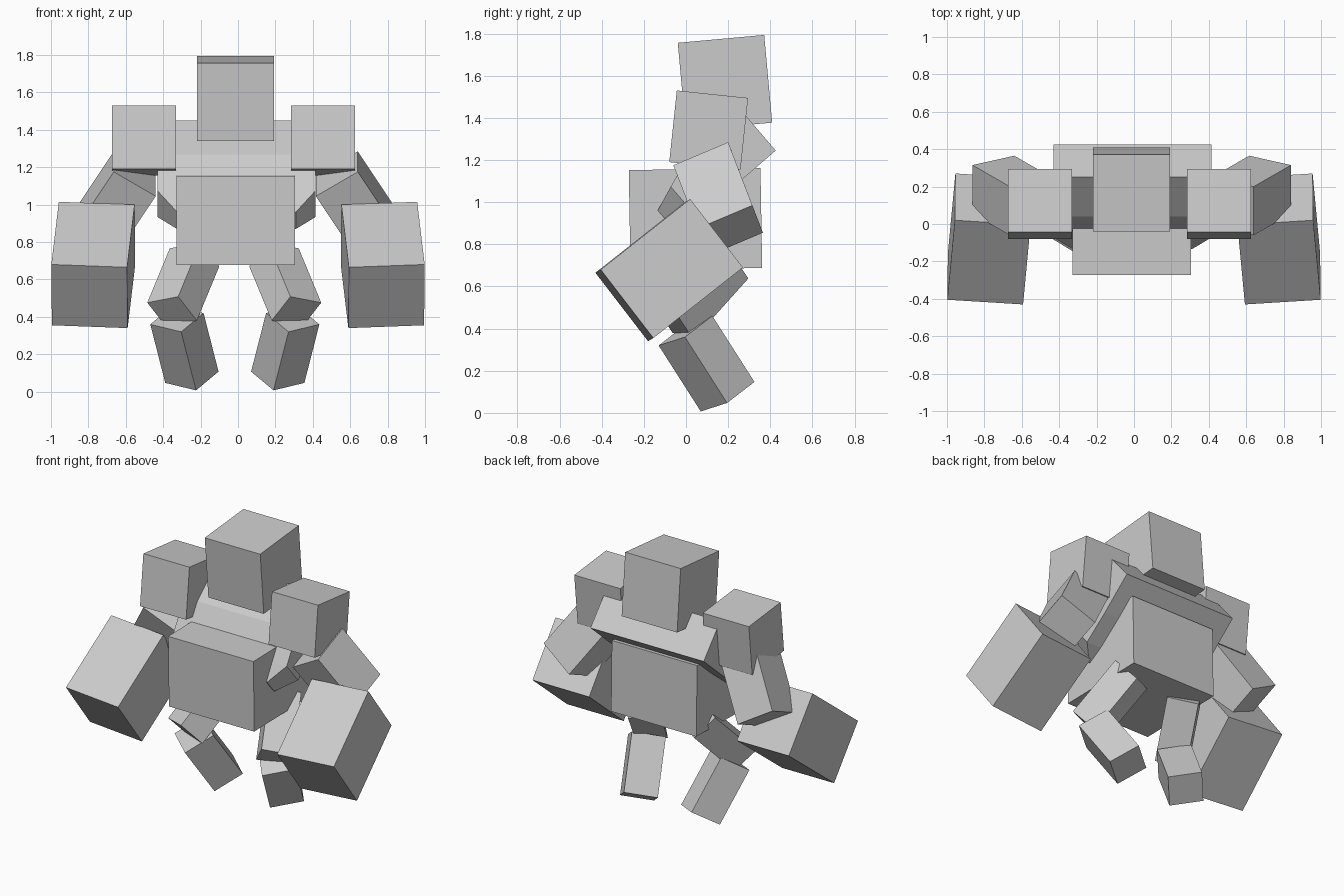
import bpy, bmesh, math
from mathutils import Vector

if "Cube" in bpy.data.objects:
    bpy.data.objects.remove(bpy.data.objects["Cube"])

stone = bpy.data.materials.new("plain_grey")
stone.diffuse_color = (0.6, 0.6, 0.6, 1)
stone.use_nodes = True
stone.node_tree.nodes["Principled BSDF"].inputs["Base Color"].default_value = stone.diffuse_color


def finish(name, bm):
    bmesh.ops.recalc_face_normals(bm, faces=bm.faces)
    me = bpy.data.meshes.new(name)
    bm.to_mesh(me)
    bm.free()
    me.materials.append(stone)
    ob = bpy.data.objects.new(name, me)
    bpy.context.collection.objects.link(ob)


def loft(name, rings):
    """Skin four-sided rings and cap both ends."""
    bm = bmesh.new()
    vs = [[bm.verts.new(p) for p in r] for r in rings]
    for a, b in zip(vs, vs[1:]):
        for i in range(4):
            j = (i + 1) % 4
            bm.faces.new((a[i], a[j], b[j], b[i]))
    bm.faces.new(vs[0])
    bm.faces.new(vs[-1])
    finish(name, bm)


def block(name, corner, a, b, c, mirror=None):
    """Box from one corner and three edges, optionally mirrored about x = mirror."""
    p, a, b, c = map(Vector, (corner, a, b, c))
    ring = [p, p + a, p + a + b, p + b]
    rings = [ring, [v + c for v in ring]]
    if mirror is not None:
        rings = [[Vector((2 * mirror - v.x, v.y, v.z)) for v in r] for r in rings]
    loft(name, rings)


def tilted(name, centre, size, degrees):
    """Box turned about the x axis."""
    t = math.radians(degrees)
    ex = Vector((size[0], 0, 0))
    ey = Vector((0, math.cos(t), math.sin(t))) * size[1]
    ez = Vector((0, -math.sin(t), math.cos(t))) * size[2]
    block(name, Vector(centre) - (ex + ey + ez) / 2, ex, ey, ez)


# Head and body
tilted("head", (-0.0135, 0.185, 1.567), (0.413, 0.412, 0.418), 5.2)
tilted("belly", (-0.0125, 0.045, 0.92), (0.635, 0.625, 0.475), 1.0)

# Leaning chest, narrowing toward its lower front end
rings = []
for along, t0, t1, half in ((0, 0, 0.27, 0.422), (0.277, 0, 0.27, 0.422),
                            (0.49, 0.075, 0.26, 0.422), (0.61, 0.12, 0.24, 0.318)):
    ring = []
    for s, t in ((-1, t0), (1, t0), (1, t1), (-1, t1)):
        ring.append(Vector((s * half - 0.008, 0.25 - 0.758 * along + 0.652 * t,
                            1.45 - 0.652 * along - 0.758 * t)))
    rings.append(ring)
loft("chest", rings)

# Limbs: each right part is mirrored about its own plane
for side in ("right", "left"):
    m = side == "left"
    tilted(side + "_shoulder", (-0.503 if m else 0.455, 0.1075, 1.3425),
           (0.343, 0.34, 0.342), -6)
    block(side + "_upper_arm", (0.64, 0.20, 1.285), (0.2, 0.115, -0.30),
          (0, -0.26, -0.11), (-0.224, 0.05, -0.13), -0.012 if m else None)
    block(side + "_fist", (0.958, 0.02, 1.015), (-0.405, -0.025, -0.015),
          (0.04, -0.425, -0.335), (-0.003, 0.25, -0.325), 0 if m else None)
    block(side + "_thigh", (0.445, -0.05, 0.476), (-0.165, -0.10, 0.032),
          (-0.10, 0.086, -0.128), (-0.12, 0.26, 0.29), -0.02 if m else None)
    block(side + "_shin", (0.435, -0.005, 0.36), (-0.165, -0.125, -0.04),
          (-0.12, 0.13, 0.10), (-0.08, 0.2, -0.313), -0.017 if m else None)
